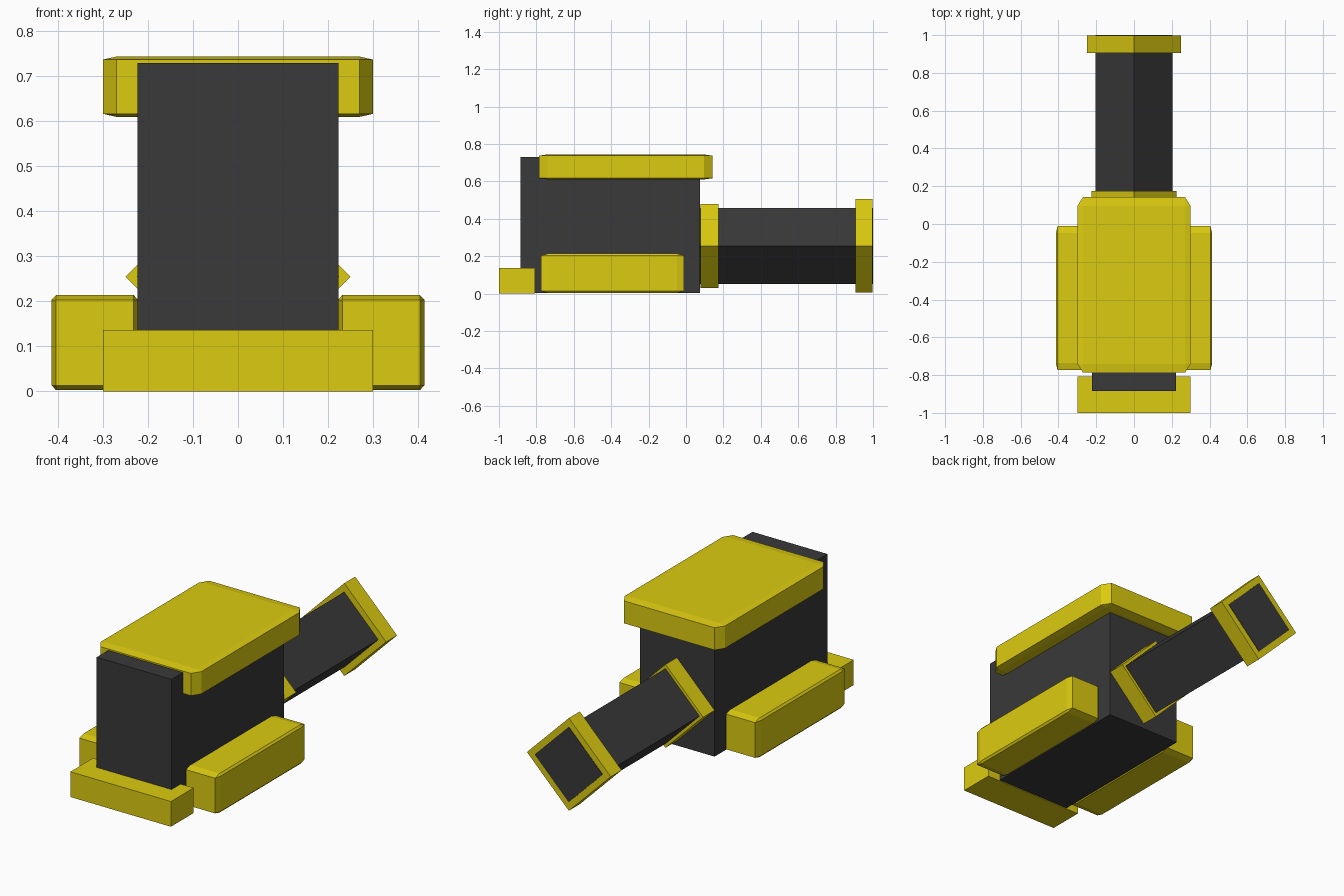
import bpy, bmesh, math
from mathutils import Matrix, Vector

if "Cube" in bpy.data.objects:
    bpy.data.objects.remove(bpy.data.objects["Cube"])


def material(name, rgb):
    m = bpy.data.materials.new(name)
    m.diffuse_color = (*rgb, 1)
    m.use_nodes = True
    m.node_tree.nodes["Principled BSDF"].inputs["Base Color"].default_value = m.diffuse_color
    return m


YELLOW = material("yellow", (0.72, 0.60, 0.005))
DARK = material("dark_grey", (0.041, 0.041, 0.041))


def block(name, lo, hi, mat, bevel=0.0, roll=0.0):
    """Box between two corners; bevel is a fraction of each side, roll turns it about y."""
    lo, hi = Vector(lo), Vector(hi)
    bm = bmesh.new()
    bmesh.ops.create_cube(bm, size=1)
    if bevel:
        bmesh.ops.bevel(bm, geom=bm.edges[:], offset=bevel, segments=1,
                        affect='EDGES', clamp_overlap=True)
    bmesh.ops.transform(bm, matrix=Matrix.Diagonal((*(hi - lo), 1)), verts=bm.verts)
    bmesh.ops.transform(bm, matrix=Matrix.Rotation(roll, 4, 'Y'), verts=bm.verts)
    mesh = bpy.data.meshes.new(name)
    bm.to_mesh(mesh)
    bm.free()
    mesh.materials.append(mat)
    ob = bpy.data.objects.new(name, mesh)
    ob.location = (lo + hi) / 2
    bpy.context.collection.objects.link(ob)
    return ob


def diamond(name, radius, y0, y1, mat, z=0.255):
    """Square bar along y standing on its corner; radius is half the diagonal."""
    h = radius / math.sqrt(2)
    return block(name, (-h, y0, z - h), (h, y1, z + h), mat, roll=math.pi / 4)


# Main housing with its top cover and front foot
block("body", (-0.223, -0.885, 0.004), (0.223, 0.075, 0.73), DARK)
block("top_cover", (-0.30, -0.787, 0.61), (0.30, 0.142, 0.744), YELLOW, bevel=0.05)
block("front_foot", (-0.30, -1.0, 0.0), (0.30, -0.807, 0.136), YELLOW)

# Side pods
for side, x0, x1 in (("left", -0.414, -0.222), ("right", 0.222, 0.414)):
    block(side + "_pod", (x0, -0.774, 0.003), (x1, -0.01, 0.214), YELLOW, bevel=0.05)

# Barrel turned on its corner, with two collars
diamond("barrel", 0.203, 0.06, 1.0, DARK)
diamond("inner_collar", 0.225, 0.078, 0.175, YELLOW)
diamond("end_collar", 0.25, 0.905, 0.998, YELLOW)
